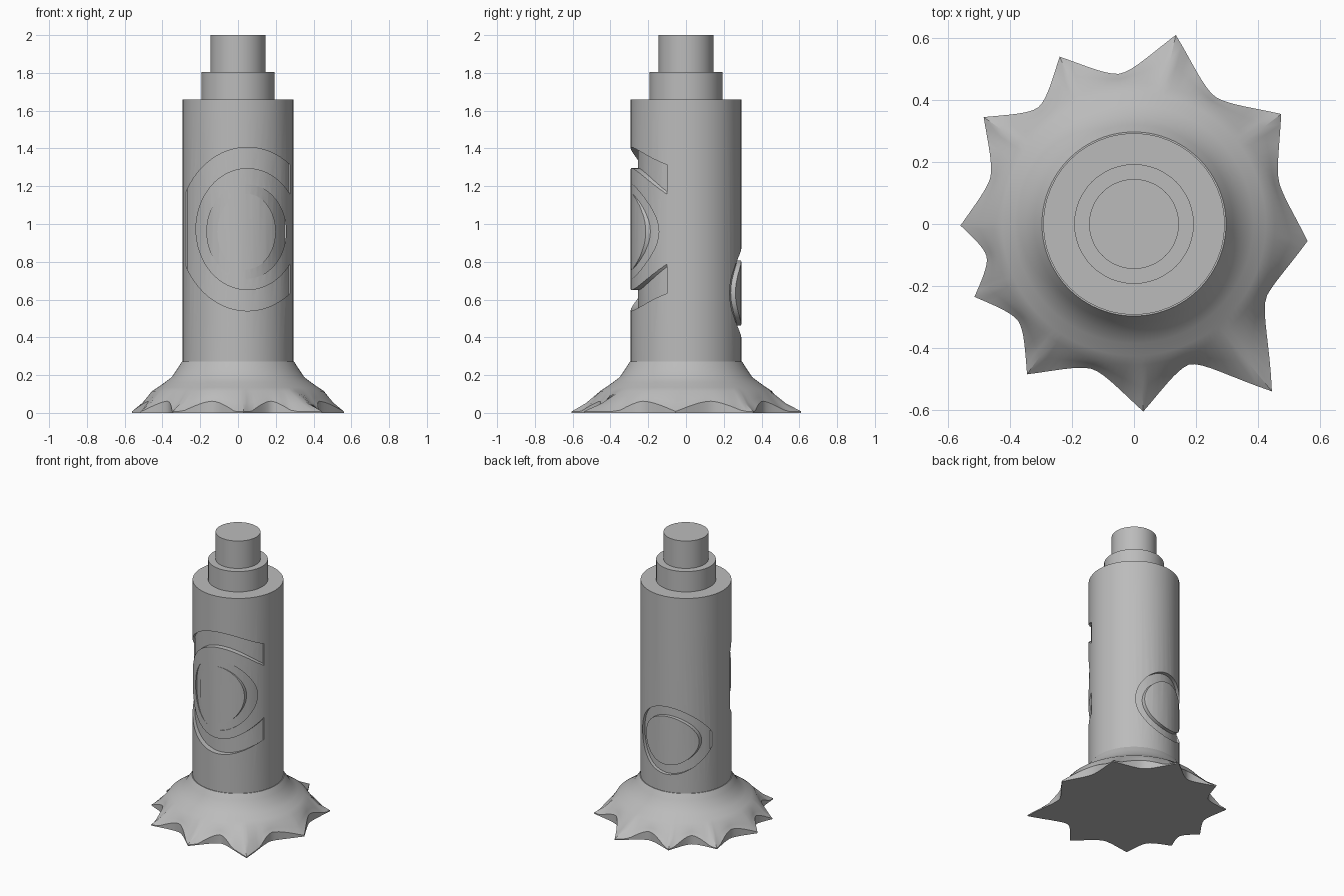
import bpy, bmesh
from math import sin, cos, pi, atan2, hypot

cube = bpy.data.objects.get("Cube")
if cube:
    bpy.data.objects.remove(cube, do_unlink=True)

grey = bpy.data.materials.new("plain grey")
grey.use_nodes = True
COLOUR = (0.5, 0.5, 0.5, 1)
grey.diffuse_color = COLOUR
grey.node_tree.nodes["Principled BSDF"].inputs["Base Color"].default_value = COLOUR


def make_object(name, bm):
    bmesh.ops.recalc_face_normals(bm, faces=bm.faces)
    mesh = bpy.data.meshes.new(name)
    bm.to_mesh(mesh)
    bm.free()
    mesh.materials.append(grey)
    obj = bpy.data.objects.new(name, mesh)
    bpy.context.scene.collection.objects.link(obj)
    return obj


def bridge(bm, lower, upper):
    n = len(lower)
    for i in range(n):
        j = (i + 1) % n
        bm.faces.new((lower[i], lower[j], upper[j], upper[i]))


def loft(name, rings):
    """Skin a stack of closed rings and cap both ends."""
    bm = bmesh.new()
    loops = [[bm.verts.new(p) for p in ring] for ring in rings]
    for lower, upper in zip(loops, loops[1:]):
        bridge(bm, lower, upper)
    bm.faces.new(loops[0])
    bm.faces.new(loops[-1])
    return make_object(name, bm)


def circle(rx, ry, z, n):
    return [(rx * cos(2 * pi * i / n), ry * sin(2 * pi * i / n), z) for i in range(n)]


def cylinder(name, rx, ry, z0, z1, n=48):
    return loft(name, [circle(rx, ry, z0, n), circle(rx, ry, z1, n)])


def carve(target, cutter):
    """Subtract the cutter from the target, then discard the cutter."""
    cutter.hide_render = True
    mod = target.modifiers.new("carve", "BOOLEAN")
    mod.operation = "DIFFERENCE"
    mod.solver = "EXACT"
    mod.object = cutter
    bpy.context.view_layer.update()
    evaluated = target.evaluated_get(bpy.context.evaluated_depsgraph_get())
    result = bpy.data.meshes.new_from_object(evaluated)
    target.modifiers.clear()
    target.data = result
    bpy.data.objects.remove(cutter, do_unlink=True)


def ring_groove(target, side, cx, cz, outer, inner, floor):
    """Cut an oval ring into one side, down to an oval inner core."""
    bm = bmesh.new()
    n = 64
    loops = []
    for (a, b), depth in ((outer, 0.1), (outer, 0.4), (inner, 0.4), (inner, 0.1)):
        loops.append([bm.verts.new((cx + a * cos(2 * pi * i / n), side * depth,
                                    cz + b * sin(2 * pi * i / n))) for i in range(n)])
    for k in range(4):
        bridge(bm, loops[k], loops[(k + 1) % 4])
    ring = make_object("groove_cutter", bm)
    carve(ring, cylinder("groove_floor", floor[0], floor[1], 0.1, 1.9))
    carve(target, ring)


# Main column with its carved oval rings
column = cylinder("column", 0.293, 0.293, 0.25, 1.66)
ring_groove(column, -1, 0.05, 0.973, (0.365, 0.433), (0.275, 0.323), (0.29, 0.255))
ring_groove(column, -1, 0.045, 0.96, (0.21, 0.25), (0.155, 0.2), (0.262, 0.2935))
ring_groove(column, 1, -0.05, 0.635, (0.23, 0.24), (0.18, 0.172), (0.28, 0.268))

# Stepped top
collar = cylinder("collar", 0.193, 0.193, 1.64, 1.805)
top_peg = cylinder("top_peg", 0.145, 0.145, 1.79, 2.0)

# Flared base with a hem of uneven points
TIPS = [(0.56, -0.055), (0.475, 0.355), (0.135, 0.61), (-0.24, 0.54),
        (-0.485, 0.345), (-0.56, -0.005), (-0.515, -0.235),
        (-0.345, -0.485), (0.03, -0.605), (0.445, -0.54)]
VALLEY = 0.487
STEPS = 16
polar = [(atan2(y, x) % (2 * pi), hypot(x, y)) for x, y in TIPS]
polar[0] = (polar[0][0] - 2 * pi, polar[0][1])
polar.append((polar[0][0] + 2 * pi, polar[0][1]))

hem = []
for (a0, r0), (a1, r1) in zip(polar, polar[1:]):
    for s in range(STEPS):
        t = s / STEPS
        tip = r0 if t < 0.5 else r1
        hem.append((a0 + (a1 - a0) * t,
                    VALLEY + (tip - VALLEY) * abs(2 * t - 1) ** 1.7))


def hem_height(r):
    return max(0.008, 0.062 * (1 - (r - VALLEY) / 0.085))


def hem_ring(blend, z=None):
    points = []
    for a, r in hem:
        height = hem_height(r) if z is None else z
        if z is None:
            height = 0.115 + (height - 0.115) * (blend ** 0.75)
        radius = 0.455 + (r - 0.455) * blend
        points.append((radius * cos(a), radius * sin(a), height))
    return points


def flare_ring(r, z):
    return [(r * cos(a), r * sin(a), z) for a, _ in hem]


FLARE = [(0.455, 0.115), (0.425, 0.135), (0.385, 0.163), (0.35, 0.19),
         (0.32, 0.235), (0.297, 0.272)]
base = loft("flared_base", [hem_ring(1, 0.0), hem_ring(1), hem_ring(0.5)]
            + [flare_ring(r, z) for r, z in FLARE])

# Smooth round walls, keep the rims crisp
bpy.ops.object.select_all(action="DESELECT")
for part in (column, collar, top_peg, base):
    part.select_set(True)
bpy.context.view_layer.objects.active = column
bpy.ops.object.shade_smooth_by_angle(angle=pi / 6)
